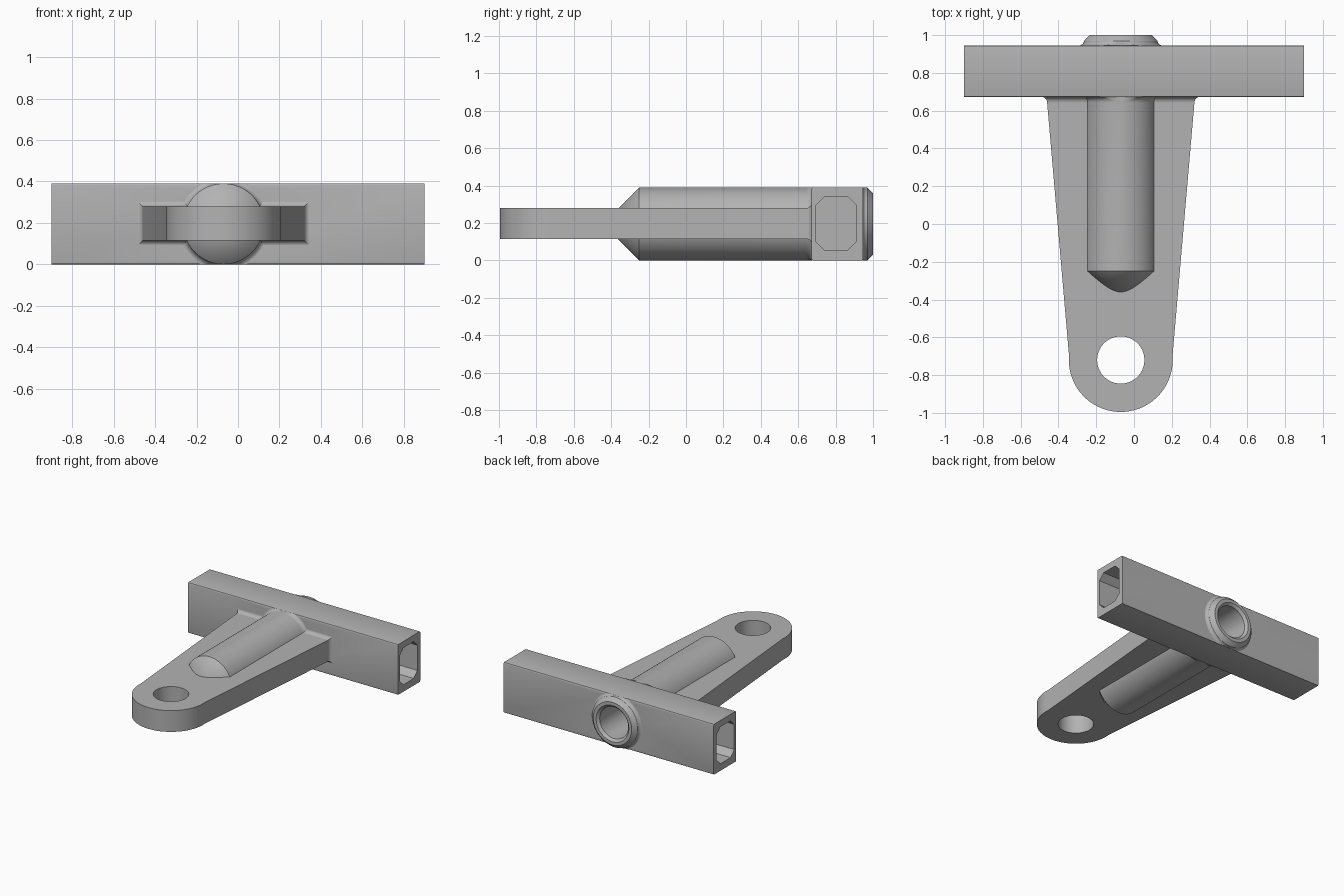
import bpy, bmesh, math
from mathutils import Matrix, Vector

if "Cube" in bpy.data.objects:
    bpy.data.objects.remove(bpy.data.objects["Cube"], do_unlink=True)

CX, CZ, R = -0.07, 0.195, 0.195      # tube axis and radius
ARM_Z0, ARM_Z1 = 0.115, 0.28
EYE = Vector((CX, -0.72))
EYE_R = 0.275

grey = bpy.data.materials.new("plain grey")
grey.use_nodes = True
grey.diffuse_color = (0.45, 0.45, 0.45, 1)
grey.node_tree.nodes["Principled BSDF"].inputs["Base Color"].default_value = (0.45, 0.45, 0.45, 1)


def make(name, bm):
    bmesh.ops.recalc_face_normals(bm, faces=bm.faces)
    mesh = bpy.data.meshes.new(name)
    bm.to_mesh(mesh)
    bm.free()
    mesh.materials.append(grey)
    obj = bpy.data.objects.new(name, mesh)
    bpy.context.collection.objects.link(obj)
    return obj


def box(name, lo, hi, bevel=0, segments=1):
    """Box whose edges along x can be bevelled."""
    bm = bmesh.new()
    lo, hi = Vector(lo), Vector(hi)
    size = Matrix.Diagonal((hi - lo).to_4d())
    bmesh.ops.create_cube(bm, size=1, matrix=Matrix.Translation((lo + hi) / 2) @ size)
    if bevel:
        edges = [e for e in bm.edges if abs(e.verts[0].co.x - e.verts[1].co.x) > 0.01]
        bmesh.ops.bevel(bm, geom=edges, offset=bevel, segments=segments,
                        profile=0.5, affect='EDGES')
    return make(name, bm)


def cylinder(name, centre, radius, depth, rotation):
    bm = bmesh.new()
    bmesh.ops.create_cone(bm, cap_ends=True, segments=64, radius1=radius, radius2=radius,
                          depth=depth, matrix=Matrix.Translation(centre) @ rotation)
    return make(name, bm)


def loft(name, rings):
    """Solid skin through rings of equal length, capped at both ends."""
    bm = bmesh.new()
    rows = [[bm.verts.new(p) for p in ring] for ring in rings]
    for a, b in zip(rows, rows[1:]):
        for i in range(len(a)):
            j = (i + 1) % len(a)
            bm.faces.new((a[i], a[j], b[j], b[i]))
    bm.faces.new(rows[0])
    bm.faces.new(rows[-1])
    return make(name, bm)


def cut(obj, cutters):
    for cutter in cutters:
        mod = obj.modifiers.new("cut", 'BOOLEAN')
        mod.operation, mod.solver, mod.object = 'DIFFERENCE', 'EXACT', cutter
        select(obj)
        bpy.ops.object.modifier_apply(modifier=mod.name)


def select(obj):
    bpy.ops.object.select_all(action='DESELECT')
    obj.select_set(True)
    bpy.context.view_layer.objects.active = obj


def flare(steps=6):
    """Quarter-circle fillet as (offset, fraction along y) pairs."""
    for k in range(steps + 1):
        t = math.pi / 2 * k / steps
        yield 1 - math.cos(t), math.sin(t)


# Cutters
along_y = Matrix.Rotation(math.pi / 2, 4, 'X')
bore = cylinder("bore_cutter", (CX, 0.475, CZ), 0.17, 1.25, along_y)
eye = cylinder("eye_cutter", (EYE.x, EYE.y, CZ), 0.125, 1, Matrix())
pockets = [box("pocket_cutter", (x0, 0.695, 0.055), (x1, 0.91, 0.34), 0.045, 1)
           for x0, x1 in ((-1.1, -0.47), (0.33, 1.1))]

# Cross bar with a blind socket in each end
bar = box("cross_bar", (-0.9, 0.672, 0), (0.9, 0.946, 0.39), 0.008, 3)
cut(bar, pockets + [bore])

# Tapered arm with a rounded eye end
root_y, root_half = 0.69, 0.394
dist = root_y - EYE.y
tilt = math.atan2(root_half, dist) - math.asin(EYE_R / math.hypot(root_half, dist))
outline = [(CX - root_half, root_y)]
for k in range(41):
    a = math.pi - tilt + (math.pi + 2 * tilt) * k / 40
    # the arc sweeps between the two tangent points
    a = math.pi + tilt * 1 + (math.pi - 2 * tilt) * k / 40 if tilt < 0 else a
    outline.append((EYE.x + EYE_R * math.cos(a), EYE.y + EYE_R * math.sin(a)))
outline.append((CX + root_half, root_y))
arm = loft("tapered_arm", [[(x, y, z) for x, y in outline] for z in (ARM_Z0, ARM_Z1)])
cut(arm, [eye, bore])

# Fillet where the arm meets the bar
rings = []
for off, s in list(flare()) + [(1, 1.3)]:
    g, y = 0.03 * off, 0.643 + 0.03 * s
    xa, xb, za, zb = CX - 0.39 - g, CX + 0.39 + g, ARM_Z0 - g, ARM_Z1 + g
    rings.append([(xa, y, za), (xb, y, za), (xb, y, zb), (xa, y, zb)])
arm_fillet = loft("arm_fillet", rings)
cut(arm_fillet, [bore])

# Lathed tube: cone nose, body, front fillet, rear boss and bore
profile = [(0, -0.445), (R, -0.25)]
profile += [(R + 0.03 * o, 0.643 + 0.03 * s) for o, s in flare()]
profile += [(0.185, 0.69), (0.185, 0.93)]
profile += [(R + 0.025 * o, 0.97 - 0.025 * s) for o, s in reversed(list(flare()))]
profile += [(0.165, 1.0), (0.14, 1.0), (0.122, 0.982), (0.122, -0.12), (0, -0.19)]
bm = bmesh.new()
verts = [bm.verts.new((CX + r, y, CZ)) for r, y in profile]
edges = [bm.edges.new(pair) for pair in zip(verts, verts[1:])]
bmesh.ops.spin(bm, geom=verts + edges, cent=(CX, 0, CZ), axis=(0, 1, 0),
               angle=2 * math.pi, steps=72, use_duplicate=False)
bmesh.ops.remove_doubles(bm, verts=bm.verts, dist=0.0005)
for v in bm.verts:                    # fillets stay flush with the bar
    v.co.z = min(max(v.co.z, 0), 2 * CZ)
tube = make("pivot_tube", bm)

for helper in pockets + [bore, eye]:
    bpy.data.objects.remove(helper, do_unlink=True)
for part in (bar, arm, arm_fillet, tube):
    select(part)
    bpy.ops.object.shade_smooth_by_angle(angle=math.radians(30))
